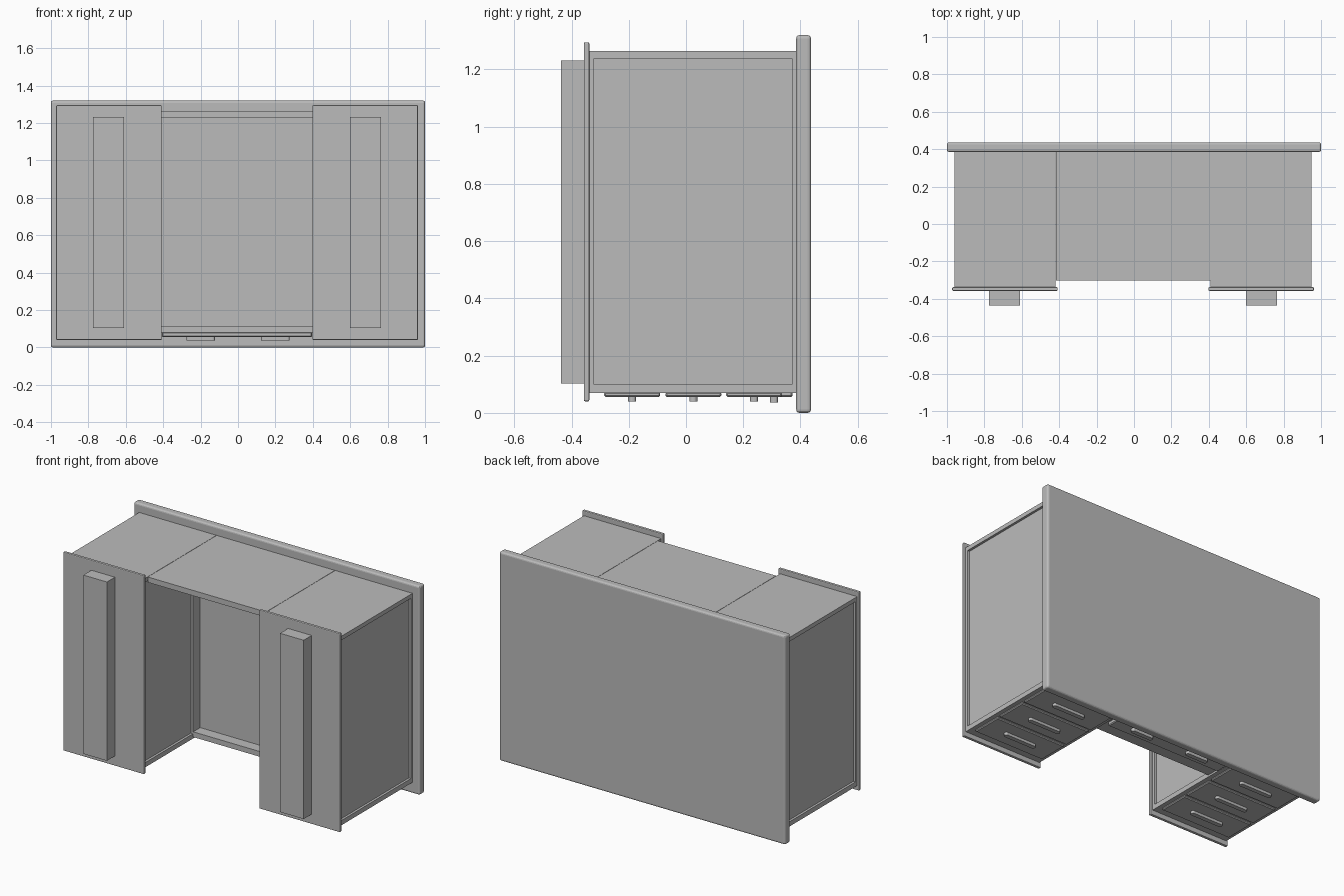
import bpy, bmesh
from mathutils import Vector

if "Cube" in bpy.data.objects:
    bpy.data.objects.remove(bpy.data.objects["Cube"])

grey = bpy.data.materials.new("plain_grey")
grey.diffuse_color = (0.5, 0.5, 0.5, 1)
grey.use_nodes = True
grey.node_tree.nodes["Principled BSDF"].inputs["Base Color"].default_value = grey.diffuse_color
CX = -0.005  # carcass sits slightly off the desktop centre


def boxes(name, specs, bevel=0.0, segs=2):
    """One object made of boxes (x0, x1, y0, y1, z0, z1)."""
    bm = bmesh.new()
    for x0, x1, y0, y1, z0, z1 in specs:
        r = bmesh.ops.create_cube(bm, size=1)
        for v in r["verts"]:
            v.co = Vector(((x0 + x1) / 2 + v.co.x * abs(x1 - x0),
                           (y0 + y1) / 2 + v.co.y * (y1 - y0),
                           (z0 + z1) / 2 + v.co.z * (z1 - z0)))
    if bevel:
        bmesh.ops.bevel(bm, geom=bm.edges[:], offset=bevel, segments=segs,
                        profile=0.5, affect='EDGES')
    bmesh.ops.recalc_face_normals(bm, faces=bm.faces[:])
    me = bpy.data.meshes.new(name)
    bm.to_mesh(me)
    bm.free()
    me.materials.append(grey)
    ob = bpy.data.objects.new(name, me)
    bpy.context.collection.objects.link(ob)
    return ob


def frame(name, x0, x1, outer, inner):
    """Raised border around a recessed side panel, in the yz plane."""
    a0, a1, b0, b1 = outer
    c0, c1, d0, d1 = inner
    boxes(name, [(x0, x1, a0, a1, b0, d0), (x0, x1, a0, a1, d1, b1),
                 (x0, x1, a0, c0, d0, d1), (x0, x1, c1, a1, d0, d1)])


def handle(name, x, y, half, z0, z1):
    """Rounded bar pull: capsule outline extruded downward."""
    ob = boxes(name, [(x - half, x + half, y - 0.014, y + 0.014, z0, z1)])
    bm = bmesh.new()
    bm.from_mesh(ob.data)
    ends = [e for e in bm.edges
            if abs(e.verts[0].co.z - e.verts[1].co.z) > 0.005]
    bmesh.ops.bevel(bm, geom=ends, offset=0.0125, segments=4, profile=0.5,
                    affect='EDGES')
    bm.to_mesh(ob.data)
    bm.free()


# desk lies on its front edge: desktop slab stands upright at the back
boxes("desktop", [(-1, 1, 0.385, 0.437, 0, 1.32)], 0.012, 3)

for side, s in (("left", -1), ("right", 1)):
    X = lambda v: CX + s * v

    # pedestal body with recessed side panels
    boxes(side + "_pedestal", [(X(0.43), X(0.94), -0.338, 0.386, 0.07, 1.264)])
    outer = (-0.338, 0.386, 0.07, 1.264)
    frame(side + "_outer_frame", X(0.94), X(0.955), outer,
          (-0.322, 0.37, 0.1, 1.238))
    frame(side + "_inner_frame", X(0.415), X(0.43), outer,
          (-0.322, 0.15, 0.1, 1.238))

    # base plate and foot
    boxes(side + "_base_plate",
          [(X(0.403), X(0.967), -0.357, -0.338, 0.04, 1.295)], 0.005, 2)
    boxes(side + "_foot", [(X(0.605), X(0.77), -0.437, -0.356, 0.103, 1.232)])

    # three drawers with pulls
    for i, y in enumerate((-0.188, 0.026, 0.238)):
        boxes(f"{side}_drawer_{i + 1}",
              [(X(0.44), X(0.93), y - 0.098, y + 0.098, 0.056, 0.072)], 0.005, 1)
        handle(f"{side}_drawer_handle_{i + 1}", X(0.685), y, 0.112, 0.039, 0.058)

# centre section between pedestals
x0, x1 = CX - 0.413, CX + 0.413
boxes("modesty_panel", [(x0, x1, -0.303, 0.386, 1.23, 1.264)])
boxes("centre_drawer_box", [(x0, x1, 0.22, 0.386, 0.1, 1.232)])
boxes("centre_rail", [(x0, x1, 0.15, 0.386, 0.08, 0.113)])
boxes("centre_drawer", [(x0 + 0.012, x1 - 0.012, 0.245, 0.372, 0.055, 0.081)],
      0.005, 1)
for side, s in (("left", -1), ("right", 1)):
    handle("centre_handle_" + side, s * 0.2, 0.308, 0.076, 0.037, 0.057)
